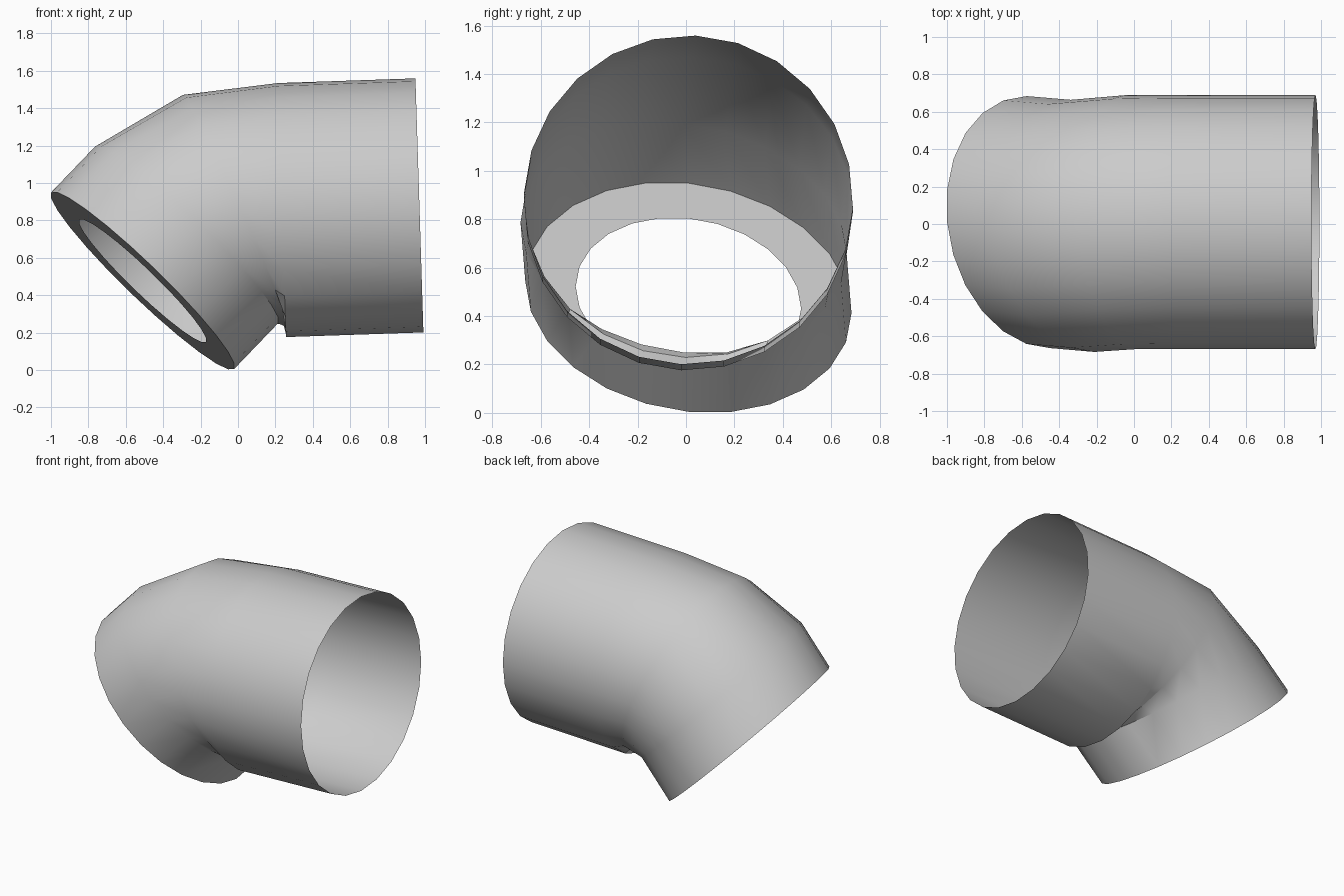
import bpy
import bmesh
from math import cos, sin, radians, tau
from mathutils import Vector

SIDES = 24
RADIUS = 0.68
BORE = 0.47

cube = bpy.data.objects.get("Cube")
if cube:
    bpy.data.objects.remove(cube, do_unlink=True)

grey = bpy.data.materials.new("plain_grey")
grey.use_nodes = True
colour = (0.6, 0.6, 0.6, 1.0)
grey.diffuse_color = colour
grey.node_tree.nodes["Principled BSDF"].inputs["Base Color"].default_value = colour


def add_ring(bm, centre, tilt, yaw, twist, radius):
    """Circle facing the outlet: tilt swings it downwards, yaw towards the front."""
    a, b = radians(tilt), radians(yaw)
    normal = Vector((-cos(a) * cos(b), -sin(b), -sin(a) * cos(b)))
    down = Vector((sin(a), 0, -cos(a)))
    side = normal.cross(down)
    ring = []
    for i in range(SIDES):
        t = radians(twist) + tau * i / SIDES
        ring.append(bm.verts.new(Vector(centre) + radius * (down * cos(t) + side * sin(t))))
    return ring


def bridge(bm, first, second):
    for i in range(SIDES):
        j = (i + 1) % SIDES
        bm.faces.new((first[i], first[j], second[j], second[i]))


def make_object(name, bm):
    mesh = bpy.data.meshes.new(name)
    bm.to_mesh(mesh)
    bm.free()
    mesh.materials.append(grey)
    obj = bpy.data.objects.new(name, mesh)
    bpy.context.collection.objects.link(obj)
    return obj


# Bent pipe: centre, tilt, yaw, twist of each ring from the inlet to the outlet
stations = [
    ((0.97, 0.01, 0.88), 1.8, 0, 2.5),
    ((0.235, 0.01, 0.855), 1.8, 0, 2.5),
    ((-0.017, 0.01, 0.85), 24, 3, 1),
    ((-0.275, -0.01, 0.722), 46, 7.7, 0),
    ((-0.51, 0.01, 0.477), 46, 7.7, 0),
]
bm = bmesh.new()
rings = [add_ring(bm, *station, RADIUS) for station in stations]
for first, second in zip(rings, rings[1:]):
    bridge(bm, first, second)
pipe = make_object("elbow_pipe", bm)
bpy.ops.object.select_all(action="DESELECT")
pipe.select_set(True)
bpy.context.view_layer.objects.active = pipe
bpy.ops.object.shade_smooth_by_angle(angle=radians(35))

# Flat collar that narrows the outlet
bm = bmesh.new()
outer = add_ring(bm, *stations[-1], RADIUS)
inner = add_ring(bm, *stations[-1], BORE)
bridge(bm, outer, inner)
make_object("outlet_collar", bm)
